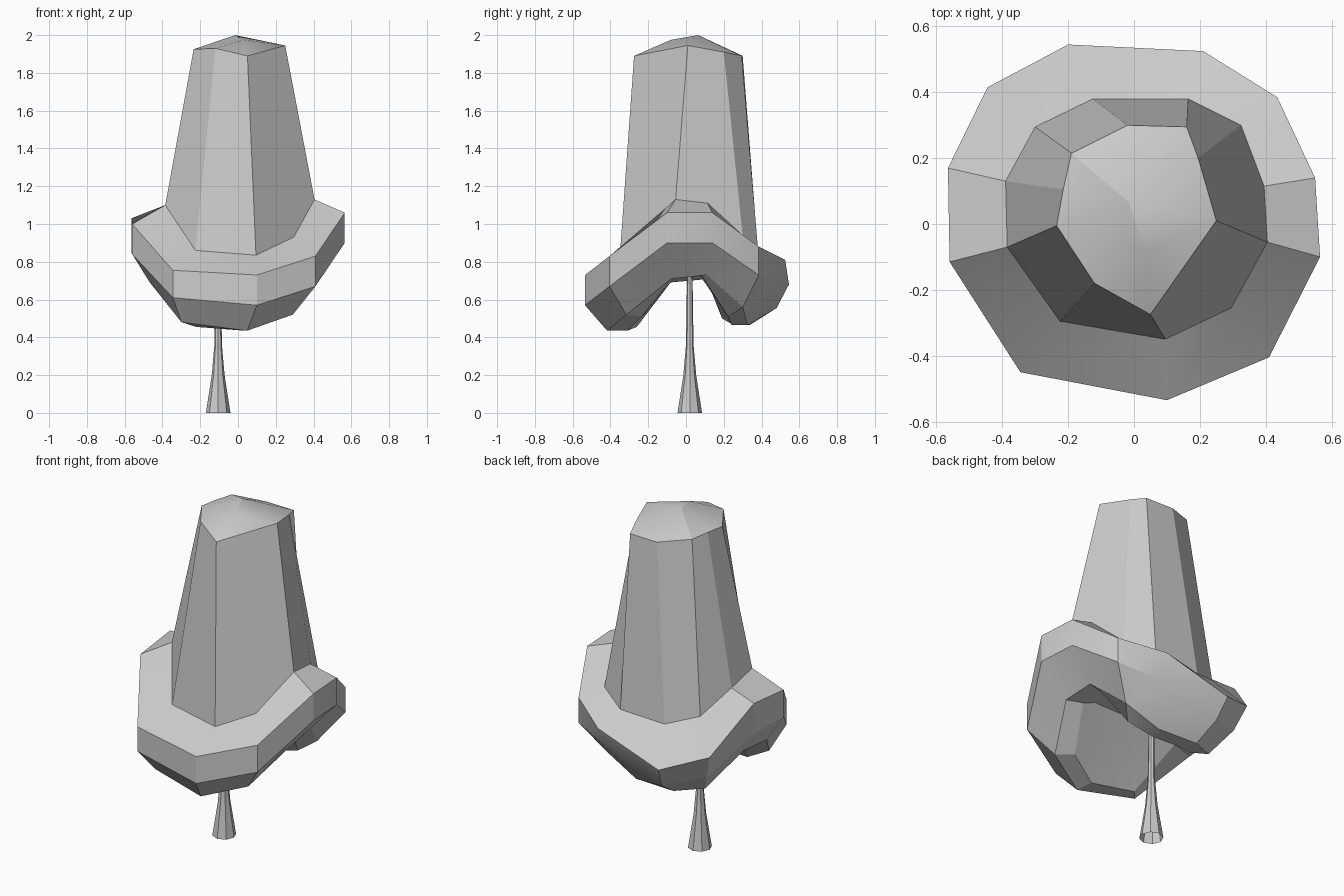
import bpy, bmesh, math

if "Cube" in bpy.data.objects:
    bpy.data.objects.remove(bpy.data.objects["Cube"])


def make_object(name, bm):
    bmesh.ops.recalc_face_normals(bm, faces=bm.faces)
    mesh = bpy.data.meshes.new(name)
    bm.to_mesh(mesh)
    bm.free()
    ob = bpy.data.objects.new(name, mesh)
    bpy.context.collection.objects.link(ob)
    return ob


def add_ring(bm, points):
    return [bm.verts.new(p) for p in points]


def bridge(bm, a, b):
    n = len(a)
    for i in range(n):
        j = (i + 1) % n
        bm.faces.new((a[i], a[j], b[j], b[i]))


# Saddle-shaped skirt: plan outline and the height of each ring
outline = [(-.2, .545), (.21, .525), (.435, .385), (.55, .14), (.565, -.1), (.41, -.405),
           (.1, -.535), (-.345, -.45), (-.56, -.115), (-.565, .17), (-.445, .415)]
upper_z = [.68, .81, .88, 1.06, 1.06, .83, .73, .755, 1.0, 1.03, .77]
lower_z = [.555, .67, .73, .9, .9, .67, .57, .61, .84, .85, .62]
bottom_z = [.465, .465, .56, .73, .71, .52, .435, .48, .69, .71, .49]
lip_z = [.465, .465, .51, .73, .72, .51, .435, .455, .71, .73, .50]
inner_z = [.55, .55, .63, .75, .74, .59, .52, .56, .74, .75, .63]


def scaled(zs, s, back, dx=0):
    """Shrink the outline by s, or by back on the rear lobe."""
    return [(x * (back if y > .4 else s) + dx, y * (back if y > .4 else s), z)
            for (x, y), z in zip(outline, zs)]


# Crown body: eleven-sided base, nine-sided top
base = [(-.125, .38, .87), (.165, .38, .88), (.325, .3, .94), (.395, .115, 1.11),
        (.405, -.055, 1.13), (.295, -.255, .93), (.095, -.35, .835), (-.225, -.295, .86),
        (-.385, -.07, 1.1), (-.39, .13, 1.06), (-.3, .295, .93)]
top = [(-.02, .3, 1.89), (.16, .295, 1.89), (.195, .2, 1.91), (.25, .01, 1.945),
       (.05, -.275, 1.89), (-.12, -.18, 1.93), (-.235, -.005, 1.925),
       (-.215, .105, 1.925), (-.19, .215, 1.92)]

bm = bmesh.new()
b = add_ring(bm, base)
rings = [b] + [add_ring(bm, p) for p in (
    scaled(upper_z, 1, 1), scaled(lower_z, 1, .88), scaled(bottom_z, .78, .62, -.03),
    scaled(lip_z, .58, .46, -.02), scaled(inner_z, .42, .37))]
for r0, r1 in zip(rings, rings[1:]):
    bridge(bm, r0, r1)

# Underside: front lobe, central ridge, back lobe
j = rings[-1]
bm.faces.new(j[4:9])
bm.faces.new((j[3], j[4], j[8], j[9]))
bm.faces.new((j[9], j[10], j[0], j[1], j[2], j[3]))

# Tapered sides: (top vertices, base vertices)
t = add_ring(bm, top)
panels = [((0, 1), (0, 1)), ((1, 2), (1, 2)), ((2, 3), (2, 3, 4)), ((3, 4), (4, 5, 6)),
          ((4, 5), (6, 7)), ((5, 6), (7, 8)), ((6, 7), (8, 9)), ((7, 8), (9, 10)),
          ((8, 0), (10, 0))]
for up, down in panels:
    bm.faces.new([t[k] for k in reversed(up)] + [b[k] for k in down])

# Low domed cap
peak = bm.verts.new((-.015, .065, 2.0))
ridge = bm.verts.new((.03, -.08, 1.975))
for p, order in ((peak, (6, 7, 8, 0, 1, 2, 3)), (ridge, (3, 4, 5, 6))):
    for m, n in zip(order, order[1:]):
        bm.faces.new((t[m], t[n], p))
bm.faces.new((peak, t[3], ridge))
bm.faces.new((peak, ridge, t[6]))
crown = make_object("tree_crown", bm)

# Flared trunk, open at the foot
bm = bmesh.new()
prev = None
for z, r in ((0, .065), (.2, .034), (.36, .02), (.76, .014)):
    ring = add_ring(bm, [(-.105 + r * math.cos(math.tau * k / 8),
                          .02 + r * math.sin(math.tau * k / 8), z) for k in range(8)])
    if prev:
        bridge(bm, prev, ring)
    prev = ring
trunk = make_object("tree_trunk", bm)

for ob in (crown, trunk):
    bpy.ops.object.select_all(action='DESELECT')
    ob.select_set(True)
    bpy.context.view_layer.objects.active = ob
    bpy.ops.object.shade_smooth_by_angle(angle=math.radians(22))
